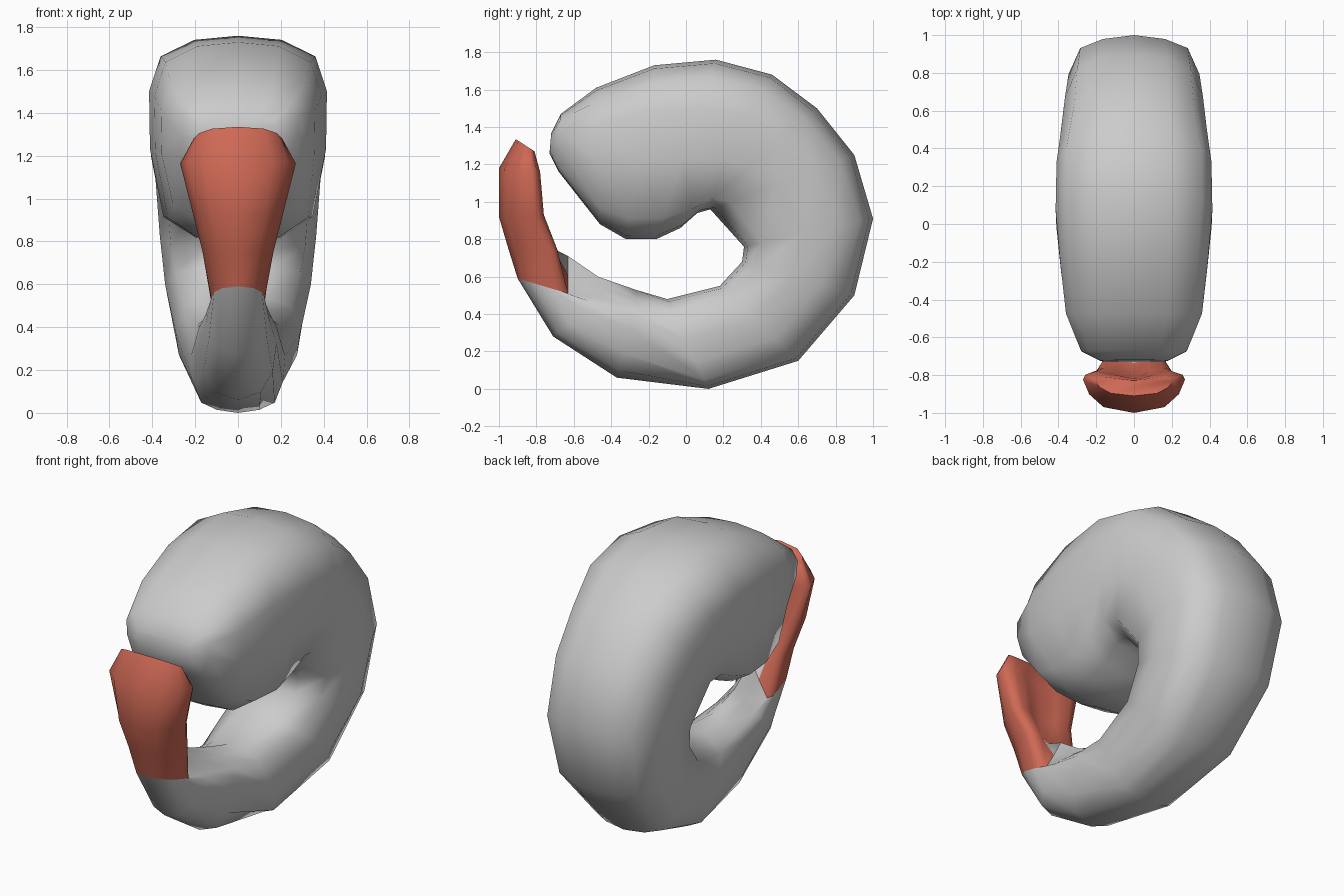
import bpy, bmesh

if "Cube" in bpy.data.objects:
    bpy.data.objects.remove(bpy.data.objects["Cube"])

# Half cross-sections: (width fraction, depth fraction from outer to inner side)
ROUND = [(0, 0), (.49, .02), (.87, .1), (1, .27), (.99, .55), (.84, .88), (.48, .98), (0, 1)]
TAPER = [(0, 0), (.45, .03), (.78, .1), (.95, .3), (1, .55), (.86, .86), (.48, .97), (0, 1)]
SCOOP = [(0, 0), (.6, .14), (.88, .45), (1, .8), (.95, .92), (.75, 1), (.4, .92), (0, .82)]
RIDGE = [(0, 0), (.6, .1), (.9, .35), (1, .7), (1, .9), (.85, 1), (.4, 1), (0, 1)]

# Rings along the curl: outer y, z, inner y, z, half width, section, lift of the inner ridge
BODY = [
    (-.72, 1.37, -.73, 1.26, .18, ROUND, 0),
    (-.67, 1.47, -.68, 1.16, .28, ROUND, 0),
    (-.48, 1.61, -.46, .88, .36, ROUND, 0),
    (-.17, 1.73, -.32, .80, .39, ROUND, 0),
    (.16, 1.76, -.16, .80, .415, ROUND, 0),
    (.46, 1.68, -.03, .86, .41, ROUND, 0),
    (.70, 1.50, .06, .94, .405, TAPER, 0),
    (.90, 1.25, .13, .96, .385, TAPER, 0),
    (1.0, .91, .31, .76, .365, TAPER, 0),
    (.90, .50, .30, .68, .34, TAPER, 0),
    (.60, .15, .18, .55, .29, TAPER, 0),
    (.12, .00, -.10, .48, .22, TAPER, 0),
    (-.37, .06, -.27, .44, .18, RIDGE, .09),
    (-.71, .28, -.47, .48, .15, RIDGE, .12),
    (-.90, .59, -.63, .51, .125, RIDGE, .20),
]
TAIL = [
    BODY[-1],
    (-.95, .75, -.69, .75, .165, SCOOP, 0),
    (-1.0, .92, -.76, .93, .21, SCOOP, 0),
    (-1.0, 1.18, -.78, 1.16, .27, SCOOP, 0),
    (-.91, 1.335, -.81, 1.27, .205, SCOOP, 0),
]


def material(name, color):
    m = bpy.data.materials.new(name)
    m.diffuse_color = (*color, 1)
    m.use_nodes = True
    m.node_tree.nodes["Principled BSDF"].inputs["Base Color"].default_value = m.diffuse_color
    return m


def section(oy, oz, iy, iz, w, profile, lift):
    rise = [0] * 6 + [lift * .5, lift]
    half = [(x * w, oy + (iy - oy) * t, oz + (iz - oz) * t + r)
            for (x, t), r in zip(profile, rise)]
    return half + [(-x, y, z) for x, y, z in half[-2:0:-1]]


def loft(name, rings, mats, cap_first, cap_last):
    bm = bmesh.new()
    loops = [[bm.verts.new(p) for p in section(*r)] for r in rings]
    n = len(loops[0])
    for k, (a, b) in enumerate(zip(loops, loops[1:])):
        for i in range(n):
            f = bm.faces.new((a[i], a[(i + 1) % n], b[(i + 1) % n], b[i]))
            # the inner ridge at the tail root keeps the body colour
            if len(mats) > 1 and k == 0 and 6 <= i <= 7:
                f.material_index = 1
    if cap_first:
        bm.faces.new(loops[0])
    if cap_last:
        bm.faces.new(loops[-1])
    bmesh.ops.recalc_face_normals(bm, faces=bm.faces)
    # an open tube may orient either way: outermost face must point away
    side = max(bm.faces, key=lambda f: f.calc_center_median().x)
    if side.normal.x < 0:
        bmesh.ops.reverse_faces(bm, faces=bm.faces)
    me = bpy.data.meshes.new(name)
    bm.to_mesh(me)
    bm.free()
    for m in mats:
        me.materials.append(m)
    ob = bpy.data.objects.new(name, me)
    bpy.context.collection.objects.link(ob)
    bpy.ops.object.select_all(action='DESELECT')
    ob.select_set(True)
    bpy.context.view_layer.objects.active = ob
    bpy.ops.object.shade_smooth_by_angle(angle=1.0)
    return ob


grey = material("light_grey", (.6, .6, .6))
red = material("coral_red", (.62, .14, .09))

# Curled body, then the flared tail fan
loft("curled_body", BODY, [grey], True, False)
loft("tail_fan", TAIL, [red, grey], False, True)
